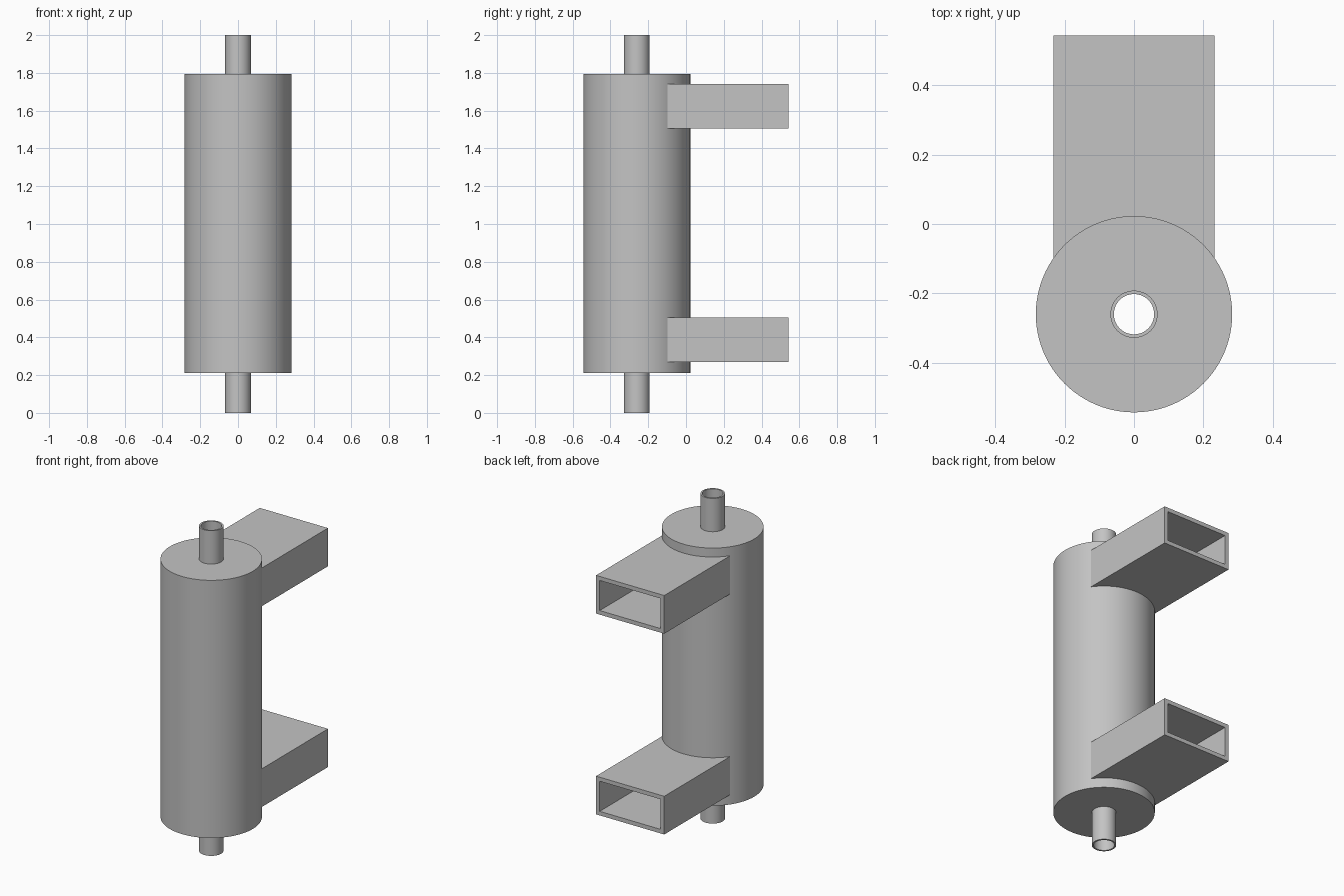
import bpy, bmesh, math

cube = bpy.data.objects.get("Cube")
if cube:
    bpy.data.objects.remove(cube, do_unlink=True)

AXIS_Y = -0.26       # centre line of the cylinder
BODY_R = 0.283
PIPE_R, BORE_R = 0.068, 0.058

steel = bpy.data.materials.new("plain grey")
steel.use_nodes = True
grey = (0.55, 0.55, 0.55, 1)
steel.diffuse_color = grey
steel.node_tree.nodes["Principled BSDF"].inputs["Base Color"].default_value = grey


def make_object(name, bm):
    bmesh.ops.recalc_face_normals(bm, faces=bm.faces)
    mesh = bpy.data.meshes.new(name)
    bm.to_mesh(mesh)
    bm.free()
    mesh.materials.append(steel)
    obj = bpy.data.objects.new(name, mesh)
    bpy.context.collection.objects.link(obj)
    return obj


def sleeve(name, outer, inner, z0, z1, sides=96):
    """Thick round tube standing on the cylinder axis."""
    bm = bmesh.new()
    loops = []
    for r, z in ((outer, z0), (outer, z1), (inner, z1), (inner, z0)):
        loops.append([bm.verts.new((r * math.cos(a), AXIS_Y + r * math.sin(a), z))
                      for a in (math.tau * i / sides for i in range(sides))])
    for k in range(4):
        a, b = loops[k], loops[(k + 1) % 4]
        for i in range(sides):
            j = (i + 1) % sides
            bm.faces.new((a[i], a[j], b[j], b[i]))
    return make_object(name, bm)


def box_tube(name, half_w, z0, z1, y0, y1, wall):
    """Hollow rectangular tube running along y."""
    bm = bmesh.new()
    loops = []
    for y, t in ((y0, 0), (y1, 0), (y1, wall), (y0, wall)):
        w = half_w - t
        loops.append([bm.verts.new((x, y, z)) for x, z in
                      ((-w, z0 + t), (w, z0 + t), (w, z1 - t), (-w, z1 - t))])
    for k in range(4):
        a, b = loops[k], loops[(k + 1) % 4]
        for i in range(4):
            j = (i + 1) % 4
            bm.faces.new((a[i], a[j], b[j], b[i]))
    return make_object(name, bm)


def shade(obj):
    bpy.ops.object.select_all(action="DESELECT")
    obj.select_set(True)
    bpy.context.view_layer.objects.active = obj
    bpy.ops.object.shade_smooth_by_angle(angle=math.radians(30))


# Main cylinder and the open pipe running through it
body = sleeve("cylinder_body", BODY_R, PIPE_R, 0.21, 1.795)
pipe = sleeve("through_pipe", PIPE_R, BORE_R, 0, 2)

# Two rectangular arms, their inner ends coped to the cylinder wall
for name, z0 in (("lower_arm", 0.27), ("upper_arm", 1.505)):
    arm = box_tube(name, 0.232, z0, z0 + 0.235, -0.15, 0.543, 0.025)
    cope = arm.modifiers.new("cope", "BOOLEAN")
    cope.operation = "DIFFERENCE"
    cope.solver = "EXACT"
    cope.object = body
    bpy.context.view_layer.objects.active = arm
    bpy.ops.object.modifier_apply(modifier=cope.name)

for obj in (body, pipe):
    shade(obj)
